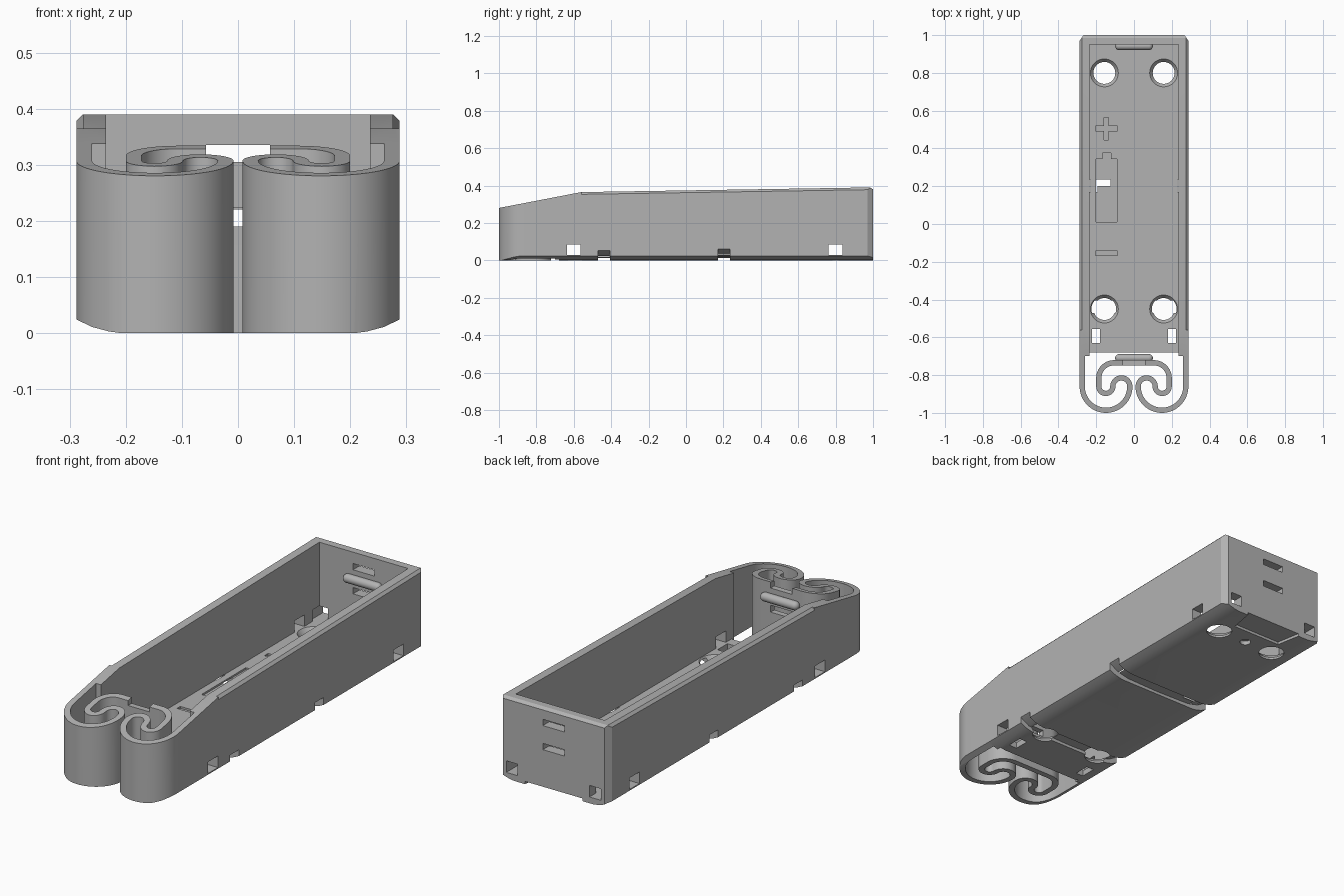
import bpy, bmesh
from math import sin, cos, pi, radians
from mathutils import Vector

cube = bpy.data.objects.get("Cube")
if cube:
    bpy.data.objects.remove(cube, do_unlink=True)

grey = bpy.data.materials.new("plain grey")
grey.use_nodes = True
colour = (0.45, 0.45, 0.45, 1)
grey.diffuse_color = colour
grey.node_tree.nodes["Principled BSDF"].inputs["Base Color"].default_value = colour


def loft(name, sections):
    """Solid skinned through equal-sized cross-sections, with end caps."""
    bm = bmesh.new()
    rings = [[bm.verts.new(p) for p in s] for s in sections]
    n = len(rings[0])
    for a, b in zip(rings, rings[1:]):
        for i in range(n):
            j = (i + 1) % n
            bm.faces.new((a[i], a[j], b[j], b[i]))
    bm.faces.new(rings[0])
    bm.faces.new(rings[-1])
    bmesh.ops.recalc_face_normals(bm, faces=bm.faces)
    mesh = bpy.data.meshes.new(name)
    bm.to_mesh(mesh)
    bm.free()
    mesh.materials.append(grey)
    ob = bpy.data.objects.new(name, mesh)
    bpy.context.collection.objects.link(ob)
    return ob


def prism(name, pts, axis, lo, hi):
    """Extrude a 2D outline along one axis."""
    def place(p, d):
        c = list(p)
        c.insert(axis, d)
        return c
    return loft(name, [[place(p, d) for p in pts] for d in (lo, hi)])


def box(name, x0, x1, y0, y1, z0, z1):
    return prism(name, [(x0, y0), (x1, y0), (x1, y1), (x0, y1)], 2, z0, z1)


def circle(x, y, z, r, n=40):
    return [(x + r * cos(2 * pi * i / n), y + r * sin(2 * pi * i / n), z) for i in range(n)]


def arc(cx, cy, r, a0, a1, n=20):
    angles = [radians(a0 + (a1 - a0) * i / n) for i in range(n + 1)]
    return [(cx + r * cos(a), cy + r * sin(a)) for a in angles]


def cut(targets, cutter):
    for ob in targets:
        mod = ob.modifiers.new("cut", 'BOOLEAN')
        mod.operation = 'DIFFERENCE'
        mod.solver = 'EXACT'
        mod.object = cutter
        bpy.context.view_layer.objects.active = ob
        bpy.ops.object.modifier_apply(modifier=mod.name)
    bpy.data.objects.remove(cutter, do_unlink=True)


# Tray body with chamfered back corners
W, INNER = 0.288, 0.235
body = prism("tray_body", [(-W, -0.70), (W, -0.70), (W, 0.97), (W - 0.02, 1.0),
                           (0.02 - W, 1.0), (-W, 0.97)], 2, 0, 0.45)

# Scrolled spring contact arms, one continuous strip
half = [(0.274, -0.70), (0.274, -0.78)]
half += arc(0.148, -0.86, 0.126, 0, -180, 36)
half += arc(0.067, -0.86, 0.045, 180, 0)[1:]
half += arc(0.149, -0.86, 0.037, 180, 360)[1:]
half += arc(0.106, -0.815, 0.08, 0, 90)
path = [Vector(p) for p in half + [(-x, y) for x, y in reversed(half)]]
sections = []
for i, p in enumerate(path):
    t = (path[min(i + 1, len(path) - 1)] - path[max(i - 1, 0)]).normalized()
    side = Vector((-t.y, t.x)) * 0.014
    a, b = p + side, p - side
    sections.append([(a.x, a.y, 0), (b.x, b.y, 0), (b.x, b.y, 0.45), (a.x, a.y, 0.45)])
spring = loft("spring_arms", sections)
both = [body, spring]

# Cavity and open front
cut([body], box("cavity", -INNER, INNER, -0.68, 0.95, 0.03, 0.6))
cut([body], box("front_opening", -INNER, INNER, -0.8, -0.679, -0.1, 0.6))

# Sloping rim line
cut(both, prism("rim_cutter", [(-1.1, 0.261), (-0.56, 0.365), (0.985, 0.39), (1.0, 0.38),
                               (1.1, 0.31), (1.1, 0.6), (-1.1, 0.6)], 0, -0.5, 0.5))

for s in (-1, 1):
    # Bevelled top edges and rounded underside edges
    cut([body], loft("edge_cutter", [
        [(s * 0.276, y, z), (s * 0.30, y, z - 0.024), (s * 0.30, y, z + 0.03), (s * 0.276, y, z + 0.03)]
        for y, z in ((-0.56, 0.365), (1.1, 0.392))]))
    cut(both, prism("underside_cutter", [(s * 0.20, -0.001), (s * 0.23, 0.003), (s * 0.26, 0.011),
                                         (s * 0.30, 0.03), (s * 0.30, -0.1), (s * 0.20, -0.1)], 1, -1.1, 1.1))
    # Wire openings in the back wall and floor
    cut([body], box("back_opening", s * 0.19, s * 0.25, 0.9, 1.1, 0.03, 0.085))
    cut([body], box("floor_opening", s * 0.18, s * 0.222, -0.63, -0.555, -0.1, 0.1))
    # Countersunk mounting holes
    for y in (0.8, -0.45):
        cut([body], loft("mounting_hole", [circle(s * 0.157, y, z, r) for z, r in
                                           ((-0.05, 0.058), (0.01, 0.058), (0.03, 0.074), (0.04, 0.074))]))

# Wire openings through both side walls
for y in (-0.6, 0.8):
    cut([body], box("side_opening", -0.5, 0.5, y - 0.037, y + 0.037, 0.03, 0.085))

# Strap grooves across the underside
for y0, y1, h in ((0.17, 0.235, 0.0), (-0.47, -0.405, -0.006)):
    right = [(0.02, 0.014), (0.18, 0.018), (0.24, 0.032 + h), (W, 0.06 + h), (0.32, 0.075 + h), (0.32, -0.1)]
    cut([body], prism("strap_groove", right + [(-x, z) for x, z in reversed(right)], 1, y0, y1))

# Slots in the back wall and the matching front contact bar
for z0, z1 in ((0.19, 0.22), (0.305, 0.335)):
    cut([body], box("back_slot", -0.057, 0.057, 0.9, 1.1, z0, z1))
    cut([spring], box("front_slot", -0.057, 0.057, -0.76, -0.71, z0, z1 + 0.003))

# Underside finger recess and small blind hole
cut([body], prism("finger_recess", [(-0.13, 0.88), (0.13, 0.88), (0.17, 1.1), (-0.17, 1.1)], 2, -0.1, 0.013))
cut([body], loft("blind_hole", [circle(0, 0.8, z, 0.025) for z in (-0.05, 0.02)]))

# Engraved cell outline and polarity marks in the floor
for x0, x1, y0, y1 in ((-0.2, -0.09, 0.01, 0.345), (-0.168, -0.122, 0.34, 0.375),
                       (-0.205, -0.088, 0.493, 0.52), (-0.158, -0.134, 0.445, 0.565),
                       (-0.205, -0.088, -0.168, -0.143)):
    cut([body], box("engraving", x0, x1, y0, y1, 0.021, 0.05))
cut([body], box("engraving_break", -0.195, -0.125, 0.2, 0.235, -0.1, 0.05))

# Rounded contact ridges at both ends
for name, y in (("back_contact_ridge", 0.942), ("front_contact_ridge", -0.71)):
    rings = []
    for i in range(17):
        a = -pi / 2 + pi * i / 16
        r = max(0.021 * cos(a), 0.0005)
        x = sin(a) * 0.021 + (0.079 if i > 8 else -0.079)
        rings.append([(x, y + r * cos(2 * pi * k / 20), 0.262 + r * sin(2 * pi * k / 20)) for k in range(20)])
        if i == 8:
            rings.append([(-p[0], p[1], p[2]) for p in rings[-1]])
    both.append(loft(name, rings))

# Smooth shading with sharp edges kept
for ob in both:
    bpy.ops.object.select_all(action='DESELECT')
    ob.select_set(True)
    bpy.context.view_layer.objects.active = ob
    bpy.ops.object.shade_smooth_by_angle(angle=radians(30))
